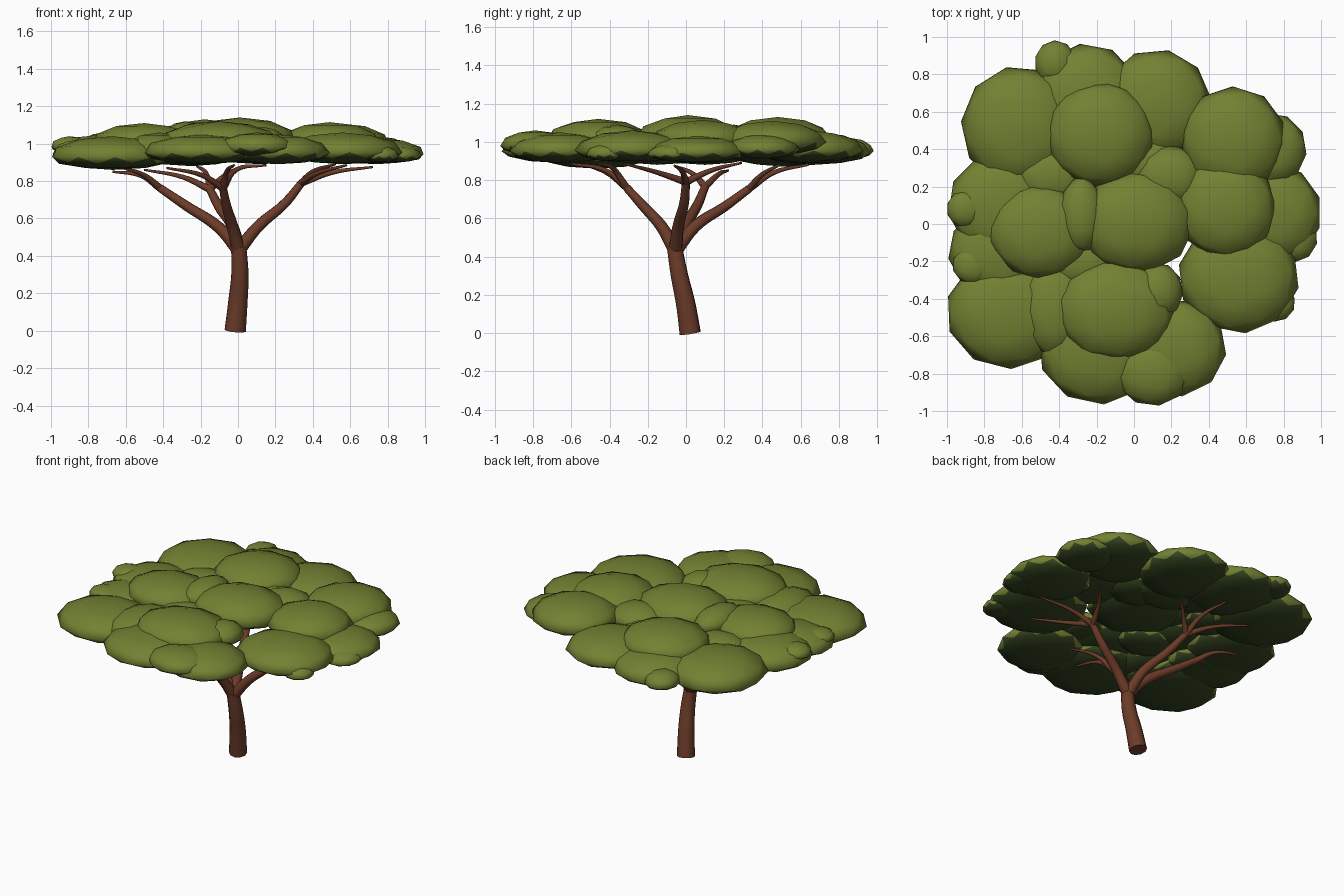
import bpy, bmesh, random
from mathutils import Matrix

random.seed(4)

def material(name, rgb):
    m = bpy.data.materials.new(name)
    m.diffuse_color = (*rgb, 1)
    return m

bark = material("bark", (0.15, 0.045, 0.022))
leaf = material("leaf", (0.17, 0.22, 0.032))
shade = material("leaf_shade", (0.035, 0.06, 0.015))

def limb(name, points, r0, r1):
    """Tapered tube through the given points."""
    cu = bpy.data.curves.new(name, 'CURVE')
    cu.dimensions = '3D'
    cu.bevel_depth = 1.0
    cu.bevel_resolution = 3
    cu.resolution_u = 5
    cu.use_fill_caps = True
    sp = cu.splines.new('BEZIER')
    sp.bezier_points.add(len(points) - 1)
    for i, (bp, co) in enumerate(zip(sp.bezier_points, points)):
        bp.co = co
        bp.handle_left_type = bp.handle_right_type = 'AUTO'
        bp.radius = r0 + (r1 - r0) * i / (len(points) - 1)
    cu.materials.append(bark)
    ob = bpy.data.objects.new(name, cu)
    bpy.context.collection.objects.link(ob)

def leaf_pad(name, x, y, rx, ry, bottom, top):
    """Domed low-poly clump with a flatter, darker underside."""
    bm = bmesh.new()
    bmesh.ops.create_icosphere(bm, subdivisions=2, radius=1.0,
                               matrix=Matrix.Rotation(random.uniform(0, 6.28), 4, 'Z'))
    h = top - bottom
    mid = bottom + 0.38 * h
    for f in bm.faces:
        f.smooth = True
        f.material_index = int(f.calc_center_median().z < -0.3)
    for v in bm.verts:
        k = 0.62 if v.co.z > 0 else 0.38
        v.co = (x + v.co.x * rx * 1.02, y + v.co.y * ry * 1.02, mid + v.co.z * k * h)
    me = bpy.data.meshes.new(name)
    bm.to_mesh(me)
    bm.free()
    me.materials.append(leaf)
    me.materials.append(shade)
    bpy.context.collection.objects.link(bpy.data.objects.new(name, me))

# Leaning trunk
limb("trunk", [(-.015, .022, 0), (.0, -.003, .16), (.01, -.034, .3), (.004, -.06, .45)], .057, .041)

# Main branches, each forking into twigs
root = (.004, -.056, .43)
branches = {
    "right": ([(.11, -.04, .56), (.25, -.01, .68), (.34, 0, .79)],
              [[(.4, .13, .85), (.52, .29, .89)],
               [(.5, -.02, .845), (.72, -.06, .875)],
               [(.42, -.15, .84), (.58, -.32, .885)]]),
    "left": ([(-.1, -.01, .55), (-.28, .06, .67), (-.42, .1, .765)],
             [[(-.52, .17, .83), (-.67, .22, .85)],
              [(-.5, .04, .83), (-.63, -.06, .875)]]),
    "back": ([(-.03, .05, .56), (-.1, .2, .66), (-.15, .33, .755)],
             [[(-.07, .4, .83), (.02, .49, .88)],
              [(-.17, .46, .84), (-.22, .64, .88)],
              [(-.29, .42, .82), (-.5, .53, .86)]]),
    "front": ([(-.03, -.13, .56), (-.06, -.22, .66), (-.08, -.31, .76)],
              [[(-.19, -.4, .83), (-.38, -.5, .87)],
               [(-.06, -.42, .85), (-.02, -.6, .885)],
               [(-.01, -.38, .86), (.15, -.45, .885)]]),
}
for side, (path, twigs) in branches.items():
    limb(side + "_branch", [root] + path, .036, .021)
    for i, t in enumerate(twigs):
        limb(f"{side}_twig_{i}", [path[-1]] + t, .02, .006)

# Crown: raised inner pads
inner = [
    (.01, .01, .31, .27, .94, 1.14), (-.5, -.04, .28, .25, .94, 1.11),
    (-.18, .48, .29, .28, .94, 1.13), (.49, .09, .27, .27, .94, 1.115),
    (-.1, -.46, .32, .27, .94, 1.12), (.53, .45, .28, .28, .93, 1.11),
]
# Crown: lower rim pads
rim = [
    (.56, -.28, .32, .3, .89, 1.06), (.74, .06, .26, .26, .89, 1.03),
    (.12, .64, .29, .29, .89, 1.06), (-.25, .67, .28, .29, .88, 1.05),
    (-.61, .52, .31, .32, .87, 1.07), (-.71, .1, .28, .28, .88, 1.05),
    (-.72, -.15, .27, .24, .88, 1.03), (-.67, -.47, .33, .3, .86, 1.04),
    (-.19, -.66, .32, .3, .89, 1.05), (.21, -.66, .28, .26, .89, 1.05),
]
# Crown: small filler pads
small = [
    (.74, .4, .18, .19, .91, 1.04), (-.42, .86, .11, .12, .91, 1.02),
    (-.9, .08, .1, .1, .95, 1.04), (-.86, -.22, .11, .1, .94, 1.02),
    (-.42, -.45, .19, .26, .9, 1.06), (.1, -.79, .2, .18, .93, 1.06),
    (.13, -.36, .13, .15, .95, 1.09), (-.28, .05, .12, .2, .98, 1.12),
    (.19, .25, .19, .17, .93, 1.09), (.76, -.42, .1, .1, .9, .99),
    (.86, -.07, .12, .13, .9, .99), (-.44, .26, .2, .16, .92, 1.05),
    (.05, .33, .22, .14, .92, 1.05), (-.27, -.2, .2, .15, .92, 1.05),
]
for label, pads in (("inner_foliage", inner), ("rim_foliage", rim), ("small_foliage", small)):
    for i, p in enumerate(pads):
        leaf_pad(f"{label}_{i}", *p)
